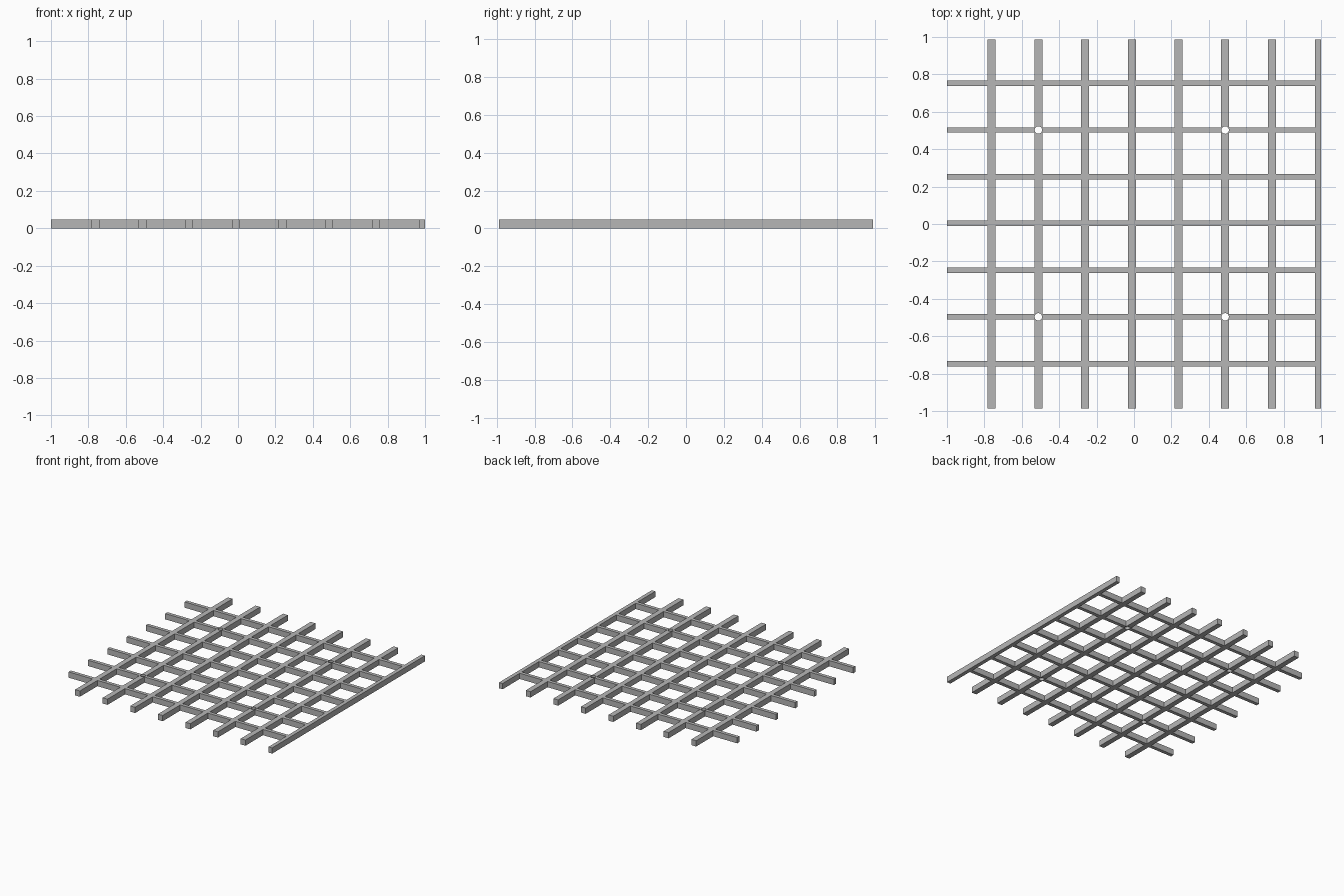
import bpy
import bmesh
from mathutils import Matrix, Vector

cube = bpy.data.objects.get("Cube")
if cube:
    bpy.data.objects.remove(cube)

HEIGHT = 0.047
LENGTH = 0.987          # half length of the long bars
PITCH = 0.2497
LONG_W, CROSS_W, EDGE_W = 0.043, 0.029, 0.032

steel = bpy.data.materials.new("grey steel")
steel.use_nodes = True
steel.diffuse_color = (0.47, 0.47, 0.47, 1)
steel.node_tree.nodes["Principled BSDF"].inputs["Base Color"].default_value = steel.diffuse_color


def make_object(name, bm):
    mesh = bpy.data.meshes.new(name)
    bm.to_mesh(mesh)
    bm.free()
    mesh.materials.append(steel)
    obj = bpy.data.objects.new(name, mesh)
    bpy.context.collection.objects.link(obj)
    return obj


# Bar intervals along each axis; the last long bar closes the +x edge
long_x = [-0.761 + i * PITCH for i in range(7)]
cross_y = [(i - 3) * PITCH + 0.003 for i in range(7)]
long_bars = [(x - LONG_W / 2, x + LONG_W / 2) for x in long_x] + [(1 - EDGE_W, 1)]
cross_bars = [(y - CROSS_W / 2, y + CROSS_W / 2) for y in cross_y]


def cells(bars, low, high):
    """Split a span into (start, end, is_bar) pieces."""
    cuts = sorted({low, high, *[edge for bar in bars for edge in bar]})
    return [(a, b, (a, b) in bars) for a, b in zip(cuts, cuts[1:])]


# Lattice: fill every cell crossed by a bar, then extrude into one solid
bm = bmesh.new()
for x0, x1, in_long in cells(long_bars, -1, 1):
    for y0, y1, in_cross in cells(cross_bars, -LENGTH, LENGTH):
        if in_long or in_cross:
            corners = ((x0, y0), (x1, y0), (x1, y1), (x0, y1))
            bm.faces.new([bm.verts.new((x, y, 0)) for x, y in corners])
bmesh.ops.remove_doubles(bm, verts=bm.verts, dist=0.0001)
solid = bmesh.ops.extrude_face_region(bm, geom=bm.faces[:])
top = [v for v in solid["geom"] if isinstance(v, bmesh.types.BMVert)]
bmesh.ops.translate(bm, verts=top, vec=Vector((0, 0, HEIGHT)))
bmesh.ops.recalc_face_normals(bm, faces=bm.faces)
lattice = make_object("lattice_bars", bm)


# Round collars with through holes at four crossings
def add_cylinders(name, radius, depth):
    bm = bmesh.new()
    for x in (long_x[1], long_x[5]):
        for y in (cross_y[1], cross_y[5]):
            bmesh.ops.create_cone(bm, cap_ends=True, segments=16, radius1=radius, radius2=radius,
                                  depth=depth, matrix=Matrix.Translation((x, y, HEIGHT / 2)))
    obj = make_object(name, bm)
    obj.hide_render = True
    obj.hide_set(True)
    return obj


for name, radius, depth, operation in (("collar_helper", 0.027, HEIGHT, "UNION"),
                                       ("hole_cutter", 0.02, HEIGHT * 2, "DIFFERENCE")):
    mod = lattice.modifiers.new(name, "BOOLEAN")
    mod.object = add_cylinders(name, radius, depth)
    mod.operation = operation
    mod.solver = "EXACT"
